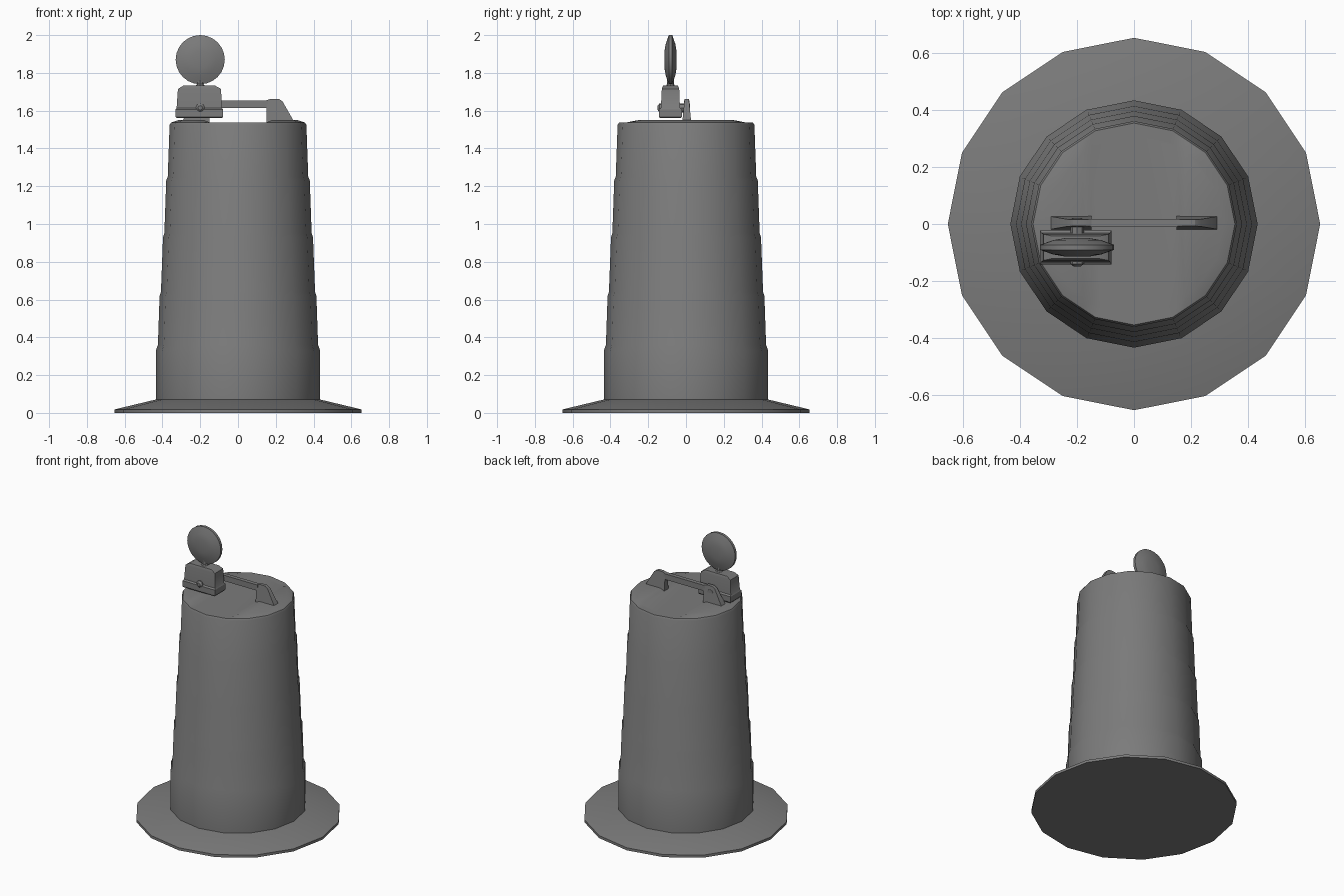
import bpy, bmesh, math
from mathutils import Matrix, Vector

if "Cube" in bpy.data.objects:
    bpy.data.objects.remove(bpy.data.objects["Cube"])

GREY = bpy.data.materials.new("mid_grey")
GREY.diffuse_color = (0.2, 0.2, 0.2, 1)
GREY.use_nodes = True
GREY.node_tree.nodes["Principled BSDF"].inputs["Base Color"].default_value = GREY.diffuse_color


def finish(name, bm, angle=30):
    bmesh.ops.remove_doubles(bm, verts=bm.verts, dist=1e-5)
    bmesh.ops.recalc_face_normals(bm, faces=bm.faces)
    me = bpy.data.meshes.new(name)
    bm.to_mesh(me)
    bm.free()
    ob = bpy.data.objects.new(name, me)
    bpy.context.collection.objects.link(ob)
    me.materials.append(GREY)
    bpy.ops.object.select_all(action='DESELECT')
    ob.select_set(True)
    bpy.context.view_layer.objects.active = ob
    bpy.ops.object.shade_smooth_by_angle(angle=math.radians(angle))
    return ob


def loft(loops):
    """Skin matching loops of points and cap both ends."""
    bm = bmesh.new()
    rings = [[bm.verts.new(p) for p in loop] for loop in loops]
    n = len(rings[0])
    for a, b in zip(rings, rings[1:]):
        for i in range(n):
            j = (i + 1) % n
            bm.faces.new((a[i], a[j], b[j], b[i]))
    bm.faces.new(rings[0])
    bm.faces.new(rings[-1])
    return bm


def lathe(profile, n=16):
    return loft([[(r * math.cos(math.tau * i / n), r * math.sin(math.tau * i / n), z)
                  for i in range(n)] for r, z in profile])


def box_loop(x0, x1, y0, y1, z):
    return [(x0, y0, z), (x1, y0, z), (x1, y1, z), (x0, y1, z)]


# Rubber base ring
finish("base", lathe([(0.655, 0), (0.655, 0.018), (0.43, 0.072)]))

# Tapered drum with a small step at each band
drum = lathe([(0.435, 0.07), (0.435, 0.33), (0.424, 0.36), (0.415, 0.62), (0.408, 0.64),
              (0.397, 0.93), (0.390, 0.95), (0.380, 1.23), (0.372, 1.25),
              (0.362, 1.525), (0.355, 1.537), (0.315, 1.55)])
# Sunken strip across the lid, between two raised pads
for x in (-0.18, -0.15, 0.15, 0.18):
    lid = [f for f in drum.faces if f.calc_center_median().z > 1.54]
    geom = set(lid) | {e for f in lid for e in f.edges} | {v for f in lid for v in f.verts}
    bmesh.ops.bisect_plane(drum, geom=list(geom), plane_co=(x, 0, 0), plane_no=(1, 0, 0))
for v in drum.verts:
    if v.co.z > 1.545 and abs(v.co.x) < 0.16:
        v.co.z = 1.537
finish("drum", drum)

# Carry handle: half outline mirrored, split into foot and grip
foot = [(0.295, 1.545), (0.235, 1.65), (0.215, 1.663), (0.175, 1.663), (0.15, 1.655),
        (0.15, 1.615), (0.15, 1.535)]
for side, label in ((1, "right"), (-1, "left")):
    loops = []
    for y in (-1, 1):
        loops.append([(side * x, 0.004 + y * (0.024 - 0.1 * (z - 1.535)), z) for x, z in foot])
    finish("handle_foot_" + label, loft(loops))
finish("handle_grip", loft([box_loop(-0.16, 0.16, -0.01, 0.018, 1.615),
                            box_loop(-0.16, 0.16, -0.01, 0.018, 1.655)]))

# Lamp battery case: wide lower half, lip, tapered lid
finish("lamp_case", loft([
    box_loop(-0.325, -0.085, -0.137, -0.027, 1.56),
    box_loop(-0.33, -0.08, -0.143, -0.022, 1.567),
    box_loop(-0.33, -0.08, -0.143, -0.022, 1.607),
    box_loop(-0.325, -0.085, -0.133, -0.032, 1.615),
    box_loop(-0.318, -0.09, -0.128, -0.036, 1.715),
    box_loop(-0.29, -0.12, -0.122, -0.042, 1.732)]))


def disc_y(name, x, z, profile, n):
    """Turned part with its axis along y."""
    bm = lathe(profile, n)
    bm.transform(Matrix.Translation(Vector((x, 0, z))) @ Matrix.Rotation(math.radians(90), 4, 'X'))
    return finish(name, bm)


# Fixing bolt through the case into the handle
disc_y("bolt", -0.2, 1.615, [(0.024, -0.02), (0.024, 0.14), (0.012, 0.15)], 8)

# Neck and round lens, thicker at the centre
neck = lathe([(0.03, 1.725), (0.018, 1.74), (0.018, 1.765)], 8)
neck.transform(Matrix.Translation((-0.2, -0.082, 0)))
finish("lamp_neck", neck)
disc_y("lamp_lens", -0.2, 1.87, [(0.045, 0.050), (0.085, 0.057), (0.13, 0.073), (0.13, 0.091),
                                 (0.085, 0.107), (0.045, 0.114)], 24)
